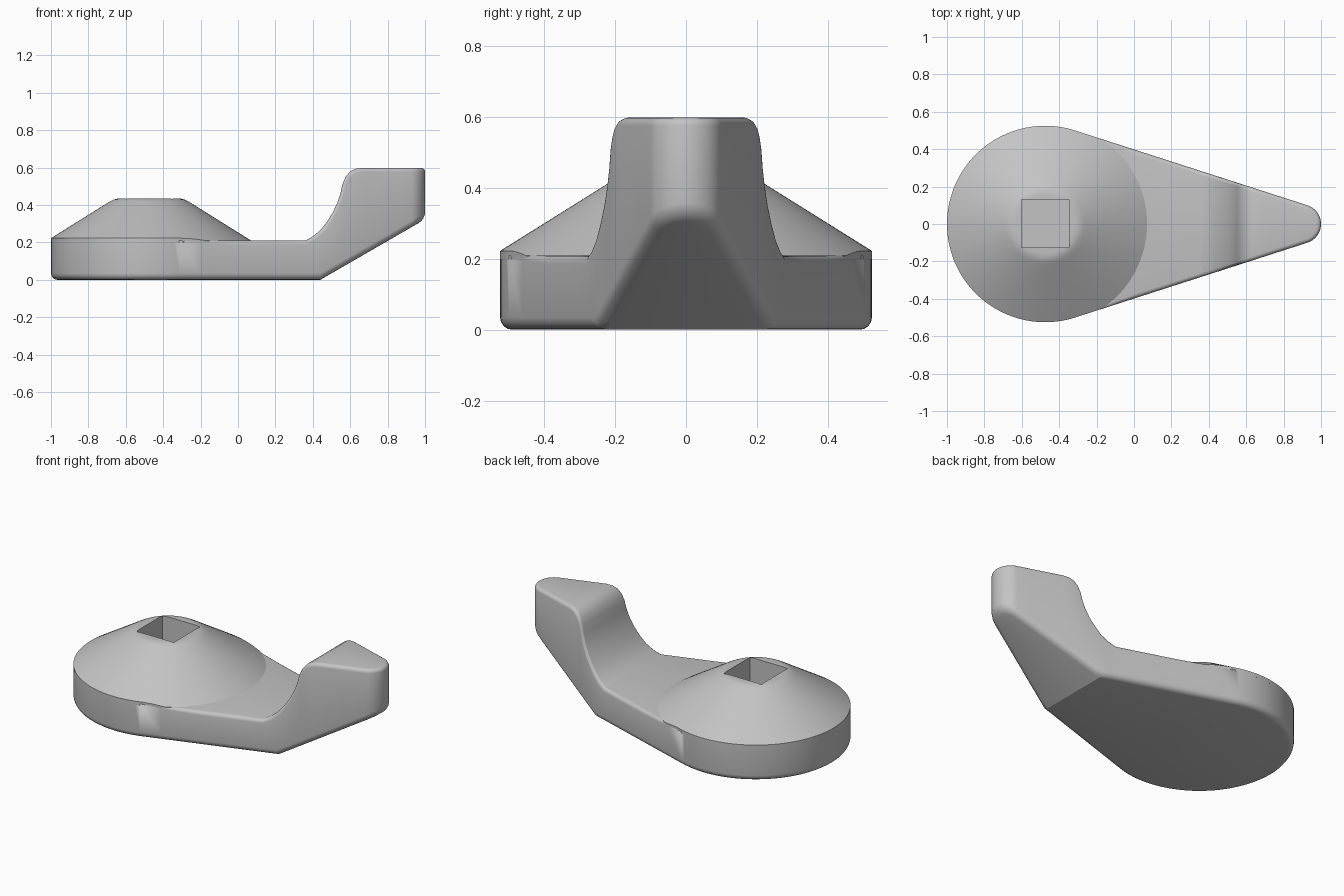
import bpy, bmesh, math

if "Cube" in bpy.data.objects:
    bpy.data.objects.remove(bpy.data.objects["Cube"])

CX, R0 = -0.475, 0.525        # hub centre and radius
TX, R1 = 0.895, 0.105         # tip centre and radius
S = (R0 - R1) / (TX - CX)     # sine of the side taper
A0 = math.acos(S)             # angle where straight sides meet the arcs
PLATE = 0.21

grey = bpy.data.materials.new("grey")
grey.diffuse_color = (0.55, 0.55, 0.55, 1)
grey.use_nodes = True
grey.node_tree.nodes["Principled BSDF"].inputs["Base Color"].default_value = grey.diffuse_color


def make(name, bm):
    bmesh.ops.recalc_face_normals(bm, faces=bm.faces)
    me = bpy.data.meshes.new(name)
    bm.to_mesh(me)
    bm.free()
    me.materials.append(grey)
    ob = bpy.data.objects.new(name, me)
    bpy.context.collection.objects.link(ob)
    return ob


def side_y(x, d):
    """Half width of the straight sides, inset by d."""
    return ((R0 - d) - (x - CX) * S) / math.sin(A0)


def under(x):
    return max(0.0, (x - 0.44) * math.tan(math.radians(30)))


# Stations along one side: big arc, straight run following the grip, tip arc
run = [(-0.2, PLATE), (-0.1, PLATE), (0.0, PLATE), (0.2, PLATE), (0.36, PLATE),
       (0.40, 0.232), (0.44, 0.265), (0.475, 0.31), (0.505, 0.357),
       (0.53, 0.41), (0.547, 0.46), (0.558, 0.51), (0.575, 0.55), (0.597, 0.577),
       (0.625, 0.593), (0.66, 0.599), (0.75, 0.599), (0.85, 0.599)]


def run_normal(i):
    a, b = run[max(i - 1, 0)], run[min(i + 1, len(run) - 1)]
    dx, dz = b[0] - a[0], b[1] - a[1]
    n = math.hypot(dx, dz)
    return -dz / n, dx / n


def half_ring(d, h, top):
    """Points of one side, inset d from the outline and h from the surface."""
    pts = []
    for i in range(33):                                   # hub arc
        t = math.pi - (math.pi - A0) * i / 32
        r = R0 if top else R0 - d
        x = CX + r * math.cos(t)
        pts.append((x, r * math.sin(t), PLATE if top else h))
    for i, (x, z) in enumerate(run):                      # straight side
        if top:
            f = min(1, max(0, (x + 0.3) / 0.25))          # rounding fades at the hub
            nx, nz = run_normal(i)
            px = x - nx * h * f
            pts.append((px, side_y(px, d * f), z - nz * h * f))
        else:
            pts.append((x, side_y(x, d), under(x) + h))
    for i in range(13):                                   # tip arc
        t = A0 * (1 - i / 12)
        x = TX + (R1 - d) * math.cos(t)
        pts.append((x, (R1 - d) * math.sin(t), 0.599 - h if top else under(x) + h))
    return pts


# Lever body: stacked rings with rounded rims, closed by strips across the width
bm = bmesh.new()
rings = []
for top, rad in ((False, 0.035), (True, 0.022)):
    for k in range(5):
        t = math.pi / 2 * (k if not top else 4 - k) / 4
        half = half_ring(rad * (1 - math.sin(t)), rad * (1 - math.cos(t)), top)
        full = half + [(x, -y, z) for x, y, z in half[-2:0:-1]]
        rings.append([bm.verts.new(p) for p in full])
n = len(rings[0])
for a, b in zip(rings, rings[1:]):
    for i in range(n):
        j = (i + 1) % n
        bm.faces.new((a[i], a[j], b[j], b[i]))
for ring in (rings[0], rings[-1]):
    m = n // 2
    bm.faces.new((ring[0], ring[1], ring[-1]))
    for i in range(1, m - 1):
        bm.faces.new((ring[i], ring[i + 1], ring[n - i - 1], ring[n - i]))
    bm.faces.new((ring[m - 1], ring[m], ring[m + 1]))
bmesh.ops.remove_doubles(bm, verts=bm.verts, dist=1e-5)
body = make("lever_body", bm)

# Conical hub, its foot trimmed to the lever outline
bm = bmesh.new()
N = 128
profile = [(0.225, 0.41), (0.205, 0.4215), (0.19, 0.429), (0.172, 0.4338), (0.155, 0.435)]
rings = [[] for _ in range(len(profile) + 2)]
for i in range(N):
    t = 2 * math.pi * i / N - math.pi
    r = min(0.545, R0 / math.cos(max(0, A0 - abs(t))))
    col = [(r, 0.2), (r, PLATE + 0.625 * (0.545 - r))] + profile
    for ring, (q, z) in zip(rings, col):
        ring.append(bm.verts.new((CX + q * math.cos(t), q * math.sin(t), z)))
for a, b in zip(rings, rings[1:]):
    for i in range(N):
        j = (i + 1) % N
        bm.faces.new((a[i], a[j], b[j], b[i]))
bm.faces.new(rings[0])
bm.faces.new(rings[-1])
hub = make("hub_cone", bm)

# Square socket cut into hub and body
bm = bmesh.new()
bmesh.ops.create_cube(bm, size=1)
cutter = make("socket_cutter", bm)
cutter.scale = (0.255, 0.255, 0.5)
cutter.location = (CX, 0.003, 0.35)
cutter.hide_render = True
bpy.context.view_layer.update()

for ob in (body, hub):
    mod = ob.modifiers.new("socket", 'BOOLEAN')
    mod.operation, mod.object, mod.solver = 'DIFFERENCE', cutter, 'EXACT'
    bpy.ops.object.select_all(action='DESELECT')
    bpy.context.view_layer.objects.active = ob
    ob.select_set(True)
    bpy.ops.object.modifier_apply(modifier=mod.name)
    bpy.ops.object.shade_smooth_by_angle(angle=math.radians(26))
bpy.data.objects.remove(cutter)
